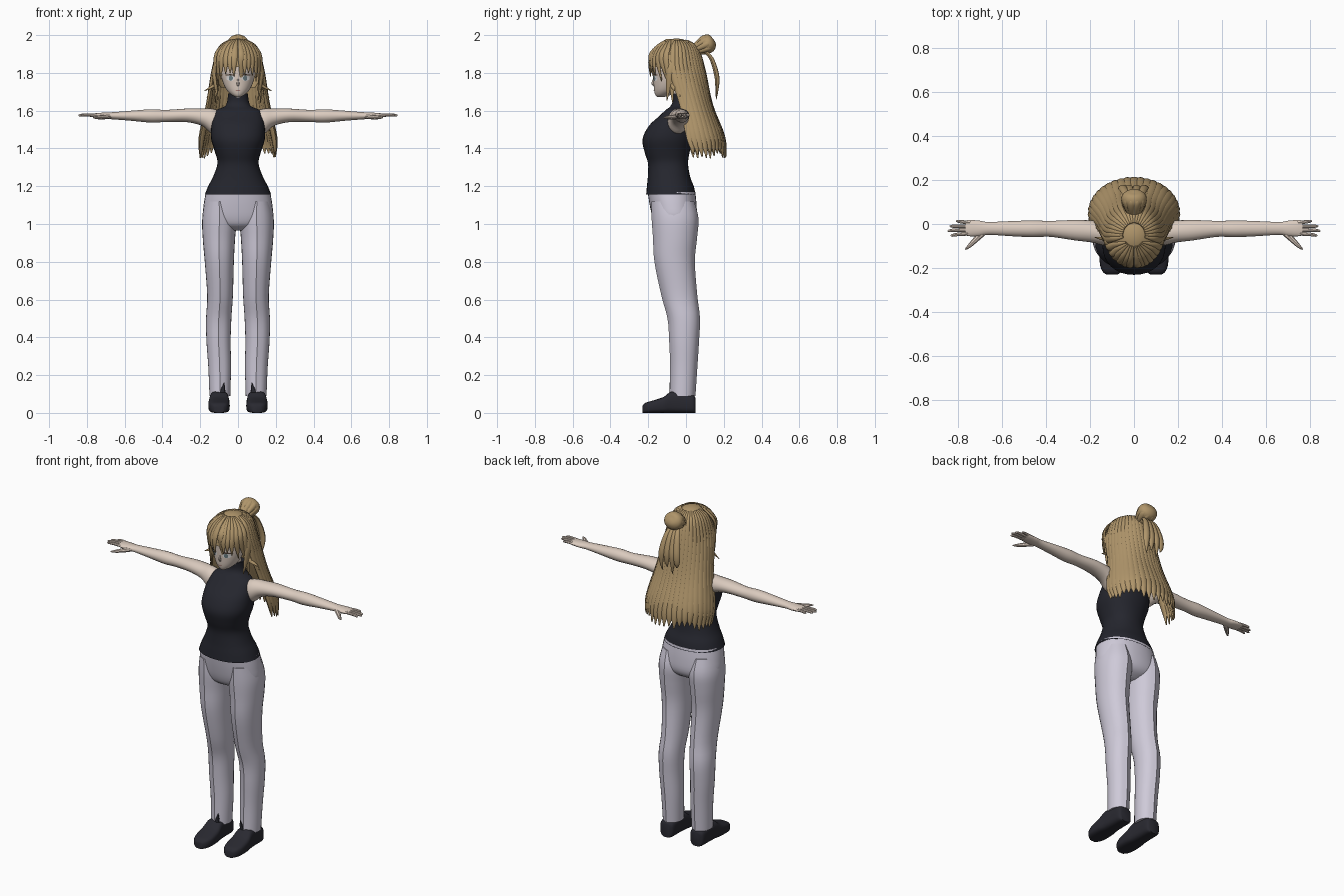
import bpy, bmesh, math, random
from mathutils import Vector

random.seed(4)
if "Cube" in bpy.data.objects:
    bpy.data.objects.remove(bpy.data.objects["Cube"])
X, Y, Z = Vector((1, 0, 0)), Vector((0, 1, 0)), Vector((0, 0, 1))


def material(name, *rgb):
    m = bpy.data.materials.new(name)
    m.use_nodes = True
    m.diffuse_color = (*rgb, 1)
    m.node_tree.nodes["Principled BSDF"].inputs["Base Color"].default_value = (*rgb, 1)
    return m


HAIR = material("dark blond", .43, .3, .145)
SKIN = material("pale skin", .71, .6, .52)
TOP = material("charcoal knit", .018, .019, .027)
PANTS = material("pale lilac grey", .62, .59, .69)
SHOE = material("dark leather", .022, .022, .03)
WHITE = material("eye white", .75, .74, .74)
IRIS = material("grey green", .16, .22, .24)
LASH = material("lash brown", .06, .04, .03)
LIP = material("muted rose", .42, .22, .19)


def finish(name, bm, mat, mirror=False, angle=40):
    bmesh.ops.recalc_face_normals(bm, faces=bm.faces)
    mesh = bpy.data.meshes.new(name)
    bm.to_mesh(mesh)
    bm.free()
    mesh.materials.append(mat)
    ob = bpy.data.objects.new(name, mesh)
    bpy.context.collection.objects.link(ob)
    if mirror:
        ob.modifiers.new("mirror", "MIRROR")
    bpy.ops.object.select_all(action="DESELECT")
    ob.select_set(True)
    bpy.context.view_layer.objects.active = ob
    bpy.ops.object.shade_smooth_by_angle(angle=math.radians(angle))
    return ob


def spline(keys, steps):
    """Smooth curve through tuples of any length."""
    out, last = [], len(keys) - 1
    for i in range(last):
        a, b, c, d = (keys[max(0, min(last, i + k))] for k in (-1, 0, 1, 2))
        for s in range(steps):
            t = s / steps
            out.append([q + t / 2 * (r - p + t * (2*p - 5*q + 4*r - w + t * (3*(q - r) + w - p)))
                        for p, q, r, w in zip(a, b, c, d)])
    return out + [list(keys[-1])]


def head_out(p):
    return p - Vector((0, -.04, min(p.z, 1.83)))


def tube(bm, keys, frame=None, hint=None, n=8, steps=4, power=2, crease=0):
    """Loft through keys (x, y, z, half width, half depth)."""
    pts = spline(keys, steps)
    rings = []
    for i, k in enumerate(pts):
        c = Vector(k[:3])
        if frame:
            u, v = frame
        else:
            t = Vector(pts[min(i + 1, len(pts) - 1)][:3]) - Vector(pts[max(i - 1, 0)][:3])
            u = t.cross(hint(c) if hint else Z).normalized()
            v = u.cross(t).normalized()
        ring = []
        for j in range(n):
            a = math.tau * j / n
            co, si = math.cos(a), math.sin(a)
            f = lambda q: math.copysign(abs(q) ** (2 / power), q)
            push = crease if abs(si) > .999 else 0
            ring.append(bm.verts.new(c + u * f(co) * max(k[3], .001)
                                     + v * f(si) * (max(k[4], .001) + push)))
        rings.append(ring)
    for r, s in zip(rings, rings[1:]):
        for j in range(n):
            bm.faces.new((r[j], r[(j + 1) % n], s[(j + 1) % n], s[j]))
    bm.faces.new(rings[0][::-1])
    bm.faces.new(rings[-1])


def stack(name, keys, mat, mirror=False, x=0, **opts):
    """Body part from horizontal sections (z, centre y, half width, half depth)."""
    bm = bmesh.new()
    tube(bm, [(x, y, z, rx, ry) for z, y, rx, ry in keys], (X, Y), n=32, **opts)
    return finish(name, bm, mat, mirror)


# Sleeveless high-neck top
stack("sleeveless_top", [
    (1.155, -.08, .176, .131), (1.2, -.083, .158, .124), (1.25, -.09, .132, .112),
    (1.32, -.095, .109, .106), (1.38, -.1, .121, .119), (1.45, -.097, .142, .133),
    (1.52, -.08, .141, .116), (1.57, -.06, .131, .083), (1.603, -.045, .115, .063),
    (1.623, -.03, .07, .053), (1.65, -.022, .057, .049), (1.69, -.03, .053, .045)], TOP, power=2.2)

# Trousers: hips and two creased legs
stack("trouser_hips", [
    (1.17, -.077, .17, .126), (1.1, -.068, .182, .124), (1.03, -.06, .184, .116),
    (.99, -.06, .14, .095), (.965, -.06, .06, .05)], PANTS, power=2.2)
bm = bmesh.new()
tube(bm, [(.1, -.07, 1.12, .072, .108), (.098, -.058, 1.03, .091, .119),
          (.101, -.058, .93, .086, .112), (.099, -.06, .8, .077, .102),
          (.095, -.035, .62, .068, .09), (.102, -.012, .5, .067, .081),
          (.103, -.01, .38, .064, .074), (.097, -.012, .24, .06, .067),
          (.096, -.018, .09, .055, .063)], (X, Y), n=28, crease=.005)
finish("trouser_legs", bm, PANTS, True, 28)

# Shoes with a pointed tongue
bm = bmesh.new()
tube(bm, [(.1, y, h / 2, w, h / 2) for y, w, h in (
    (.05, .03, .08), (.035, .044, .095), (-.03, .047, .11), (-.08, .051, .112),
    (-.12, .056, .084), (-.18, .055, .064), (-.215, .043, .053), (-.23, .025, .038))],
    (X, Z), n=24, power=3.5)
tube(bm, [(.09, -.075, .09, .026, .012), (.08, -.08, .125, .012, .008),
          (.073, -.084, .16, .001, .003)], (X, Y))
finish("shoes", bm, SHOE, True)

# Arms, palms, fingers and thumbs
bm = bmesh.new()
tube(bm, [(.095, -.045, 1.54, .05, .06), (.14, -.043, 1.545, .054, .066),
          (.19, -.034, 1.565, .05, .046), (.27, -.028, 1.575, .046, .036),
          (.38, -.022, 1.572, .036, .032), (.46, -.022, 1.572, .038, .035),
          (.56, -.021, 1.573, .034, .027), (.66, -.02, 1.573, .029, .019),
          (.7, -.02, 1.573, .035, .017), (.74, -.019, 1.574, .037, .014),
          (.765, -.018, 1.575, .034, .01)], (Y, Z), n=20)
for y0, y1, tip in ((-.043, -.052, .832), (-.026, -.031, .845), (-.01, -.01, .836), (.006, .013, .808)):
    tube(bm, [(.74, y0, 1.575, .009, .009), (tip - .03, (y0 + y1) / 2, 1.577, .008, .008),
              (tip - .007, y1, 1.575, .006, .006), (tip, y1, 1.574, .002, .002)])
tube(bm, [(.68, -.035, 1.57, .015, .013), (.715, -.068, 1.566, .013, .012),
          (.745, -.098, 1.564, .009, .009), (.766, -.116, 1.563, .003, .003)])
finish("arms", bm, SKIN, True)

# Head, neck and nose
HEAD = [(1.672, -.135, .012, .018), (1.685, -.12, .036, .043), (1.71, -.103, .061, .066),
        (1.75, -.092, .08, .08), (1.8, -.082, .092, .093), (1.87, -.075, .095, .1),
        (1.94, -.07, .07, .08)]
stack("head", HEAD, SKIN)
stack("neck", [(1.63, -.025, .045, .04), (1.68, -.035, .043, .04), (1.74, -.06, .045, .045)], SKIN)
bm = bmesh.new()
tube(bm, [(0, -.17, 1.77, .004, .004), (0, -.175, 1.745, .007, .008),
          (0, -.169, 1.73, .005, .004)], (X, Y))
finish("nose", bm, SKIN)


# Painted face details as thin patches following the face
def patch(name, x, z, w, h, mat, lift, mirror=True):
    bm = bmesh.new()
    rows = spline(HEAD, 12)

    def place(px, pz):
        r = min(rows, key=lambda k: abs(k[0] - pz))
        y = r[1] - r[3] * math.sqrt(max(0, 1 - (px / r[2]) ** 2))
        return bm.verts.new((px, y - lift, pz))
    rim = [place(x + w * math.cos(math.tau * i / 16), z + h * math.sin(math.tau * i / 16))
           for i in range(16)]
    mid = place(x, z)
    for i in range(16):
        bm.faces.new((mid, rim[i], rim[(i + 1) % 16]))
    finish(name, bm, mat, mirror)


patch("eye_whites", .04, 1.773, .022, .016, WHITE, .002)
patch("irises", .038, 1.772, .011, .014, IRIS, .004)
patch("upper_lashes", .042, 1.789, .025, .004, LASH, .005)
patch("mouth", 0, 1.706, .013, .003, LIP, .003, False)

# Hair cap, open around the face
bm = bmesh.new()
bmesh.ops.create_uvsphere(bm, u_segments=32, v_segments=20, radius=1)
for v in bm.verts:
    v.co = Vector((v.co.x * .128, v.co.y * .142 - .05, v.co.z * .152 + 1.83))
gone = [f for f in bm.faces if f.calc_center_median().z < 1.72
        or (f.calc_center_median().z < 1.84 and f.calc_center_median().y < -.08)]
bmesh.ops.delete(bm, geom=gone, context="FACES")
finish("hair_cap", bm, HAIR)


# Long back hair: a backing sheet under overlapping strands
def back_path(a, end):
    s, c = math.sin(a), math.cos(a)
    return [(.05 * s, -.05 + .055 * c, 1.972), (.1 * s, -.05 + .11 * c, 1.93),
            (.131 * s, -.045 + .14 * c, 1.81), (.157 * s, .01 + .12 * c, 1.63),
            (.192 * s, .05 + .145 * c, 1.46), (.2 * s, .062 + .148 * c, end)]


bm = bmesh.new()
grid = [[bm.verts.new((x * .95, y - .012 * math.cos(a), z)) for x, y, z in spline(back_path(a, 1.4), 4)]
        for a in (math.radians(d) for d in range(-96, 97, 8))]
for r, s in zip(grid, grid[1:]):
    for j in range(len(r) - 1):
        bm.faces.new((r[j], s[j], s[j + 1], r[j + 1]))
finish("back_hair_backing", bm, HAIR)

bm = bmesh.new()
for i in range(23):
    a = math.radians(-99 + 9 * i)
    path = back_path(a, 1.345 + random.uniform(0, .035))
    sizes = ((.005, .004), (.014, .007), (.02, .01), (.025, .013), (.027, .013), (.003, .003))
    tube(bm, [p + q for p, q in zip(path, sizes)], hint=head_out)
finish("back_hair_strands", bm, HAIR, angle=50)


# Fringe and face-framing locks
def on_cap(x, z):
    q = 1 - (x / .135) ** 2 - ((z - 1.83) / .157) ** 2
    return (x, -.05 - .148 * math.sqrt(max(.04, q)), z)


bm = bmesh.new()
ends = [(-.122, 1.71), (-.105, 1.72), (-.09, 1.765), (-.066, 1.795), (-.042, 1.8), (-.022, 1.78),
        (.018, 1.715), (.036, 1.79), (.056, 1.8), (.076, 1.785), (.095, 1.755), (.11, 1.715), (.122, 1.71)]
for x, z in ends:
    path = [on_cap(x * .3, 1.977), on_cap(x * .75, 1.935), on_cap(x * .98, 1.87), on_cap(x, z)]
    sizes = ((.004, .003), (.014, .007), (.017, .008), (.002, .002))
    tube(bm, [p + q for p, q in zip(path, sizes)], hint=head_out, steps=6)
for s in (-1, 1):
    for x, y, z in ((.105, -.1, 1.655), (.12, -.07, 1.64), (.178, -.06, 1.705), (.165, -.03, 1.67)):
        tube(bm, [(s * .085, -.09, 1.92, .006, .004), (s * .125, -.085, 1.83, .02, .009),
                  (s * .12, (y - .085) / 2, 1.745, .016, .008), (s * x, y, z, .002, .002)],
             hint=head_out, steps=6)
finish("fringe", bm, HAIR, angle=50)

# Fluted bun and the loose locks hanging below it
bm = bmesh.new()
tube(bm, [(0, .04, 1.915, .03, .03), (0, .075, 1.935, .04, .038), (0, .108, 1.951, .056, .05),
          (0, .13, 1.962, .053, .046), (0, .145, 1.969, .034, .03), (0, .15, 1.972, .004, .004)],
     n=20)
for i in range(10):
    a = math.tau * i / 10
    u, v, axis = X * math.cos(a), Vector((0, -.45, .89)) * math.sin(a), Vector((0, .89, .45))
    keys = []
    for along, r, w in ((-.06, .026, .008), (-.01, .047, .014), (.025, .048, .013), (.045, .014, .003)):
        p = Vector((0, .1, 1.947)) + axis * along + (u + v * .88) * r
        keys.append((*p, w, .007))
    tube(bm, keys, hint=lambda p: p - Vector((0, .1, 1.947)))
finish("hair_bun", bm, HAIR, angle=50)

bm = bmesh.new()
for x, z in ((-.05, 1.7), (-.022, 1.66), (.012, 1.69), (.045, 1.665)):
    tube(bm, [(x * .3, .09, 1.925, .01, .008), (x * .7, .135, 1.875, .016, .011),
              (x, .162, 1.79, .02, .013), (x * 1.1, .165, 1.73, .016, .01),
              (x, .16, z, .002, .002)], hint=head_out)
finish("bun_locks", bm, HAIR, angle=50)
